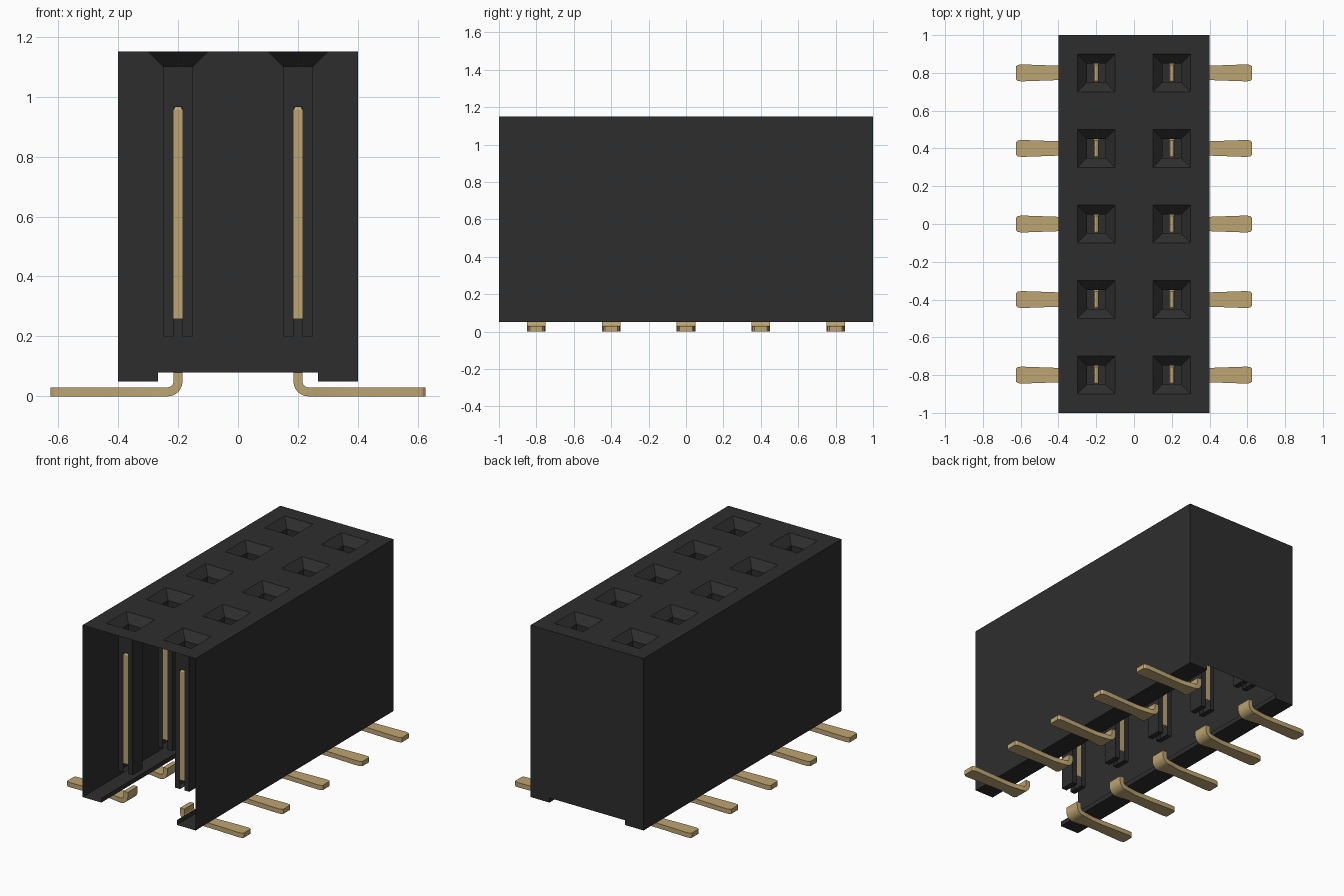
import bpy, bmesh, math

if "Cube" in bpy.data.objects:
    bpy.data.objects.remove(bpy.data.objects["Cube"], do_unlink=True)


def material(name, rgb):
    m = bpy.data.materials.new(name)
    m.use_nodes = True
    m.diffuse_color = (*rgb, 1)
    bsdf = m.node_tree.nodes["Principled BSDF"]
    bsdf.inputs["Base Color"].default_value = (*rgb, 1)
    bsdf.inputs["Roughness"].default_value = 0.6
    return m


BLACK = material("black plastic", (0.027, 0.027, 0.027))
GOLD = material("gold plating", (0.51, 0.375, 0.17))


def face(bm, pts):
    return bm.faces.new([bm.verts.new(p) for p in pts])


def finish(bm, name, mat):
    bmesh.ops.remove_doubles(bm, verts=bm.verts, dist=0.0005)
    bmesh.ops.recalc_face_normals(bm, faces=bm.faces)
    mesh = bpy.data.meshes.new(name)
    bm.to_mesh(mesh)
    bm.free()
    mesh.materials.append(mat)
    return mesh


def place(name, mesh, loc=(0, 0, 0), turn=0):
    ob = bpy.data.objects.new(name, mesh)
    ob.location = loc
    ob.rotation_euler.z = turn
    bpy.context.collection.objects.link(ob)
    return ob


W, L, TOP, BOT, STEP, RAIL = 0.4, 1.0, 1.15, 0.05, 0.08, 0.267
ROWS = [-0.8, -0.4, 0.0, 0.4, 0.8]
COLS = [-0.2, 0.2]

# Housing: thin shell, open at the front and underneath
bm = bmesh.new()
xs = [-W, -0.3, -0.1, 0.1, 0.3, W]
ys = [-L] + [y + d for y in ROWS for d in (-0.1, 0.1)] + [L]
for i in range(len(xs) - 1):                       # top with square openings
    for j in range(len(ys) - 1):
        if not (i % 2 and j % 2):
            a, b, c, d = xs[i], xs[i + 1], ys[j], ys[j + 1]
            face(bm, [(a, c, TOP), (b, c, TOP), (b, d, TOP), (a, d, TOP)])
face(bm, [(x, L, z) for x, z in [                  # back wall with foot notch
    (-W, TOP), (W, TOP), (W, BOT), (RAIL, BOT),
    (RAIL, STEP), (-RAIL, STEP), (-RAIL, BOT), (-W, BOT)]])
for s in (-1, 1):                                  # side walls and foot rails
    section = [(s * W, TOP), (s * W, BOT), (s * RAIL, BOT), (s * RAIL, STEP)]
    for (x0, z0), (x1, z1) in zip(section, section[1:]):
        face(bm, [(x0, -L, z0), (x0, L, z0), (x1, L, z1), (x1, -L, z1)])

# Sockets: funnel mouth, square well and a slot for the blade
R, S, NECK, FLOOR, SLOT = 0.05, 0.015, 1.1, 0.2, 0.965
slotted = [(-R, FLOOR), (-R, NECK), (R, NECK), (R, FLOOR),
           (S, FLOOR), (S, SLOT), (-S, SLOT), (-S, FLOOR)]
ring = [(-1, -1), (1, -1), (1, 1), (-1, 1)]
for cx in COLS:
    for cy in ROWS:
        for k in range(4):
            (ax, ay), (bx, by) = ring[k], ring[(k + 1) % 4]
            face(bm, [(cx + 0.1 * ax, cy + 0.1 * ay, TOP),
                      (cx + 0.1 * bx, cy + 0.1 * by, TOP),
                      (cx + R * bx, cy + R * by, NECK),
                      (cx + R * ax, cy + R * ay, NECK)])
        for s in (-1, 1):
            face(bm, [(cx + x, cy + s * R, z) for x, z in slotted])
            face(bm, [(cx + s * R, cy + y, z) for y, z in
                      [(-R, FLOOR), (R, FLOOR), (R, NECK), (-R, NECK)]])
            face(bm, [(cx + s * x, cy + y, FLOOR) for x, y in
                      [(S, -R), (R, -R), (R, R), (S, R)]])
place("housing", finish(bm, "housing", BLACK))


def loft(name, sections):
    """Closed strip through a list of four-cornered sections."""
    bm = bmesh.new()
    for a, b in zip(sections, sections[1:]):
        for k in range(4):
            n = (k + 1) % 4
            face(bm, [a[k], a[n], b[n], b[k]])
    face(bm, sections[0])
    face(bm, sections[-1])
    return finish(bm, name, GOLD)


# Contact blade with a chamfered tip
blade = loft("contact_blade", [
    [(x * hx, y * hy, z) for x, y in ring]
    for hx, hy, z in [(S, R, 0.258), (S, R, 0.955), (0.009, 0.042, 0.968)]])


# Solder leg: short upright, rounded bend, flat tapered foot
def cut(inner, outer, h):
    return [(inner[0], -h, inner[1]), (inner[0], h, inner[1]),
            (outer[0], h, outer[1]), (outer[0], -h, outer[1])]


sections = [cut((0.215, STEP), (0.185, STEP), R)]
for k in range(7):
    a = math.pi + k * math.pi / 12
    c, s = math.cos(a), math.sin(a)
    sections.append(cut((0.235 + 0.02 * c, 0.05 + 0.02 * s),
                        (0.235 + 0.05 * c, 0.05 + 0.05 * s), R))
for x, h in [(0.26, 0.046), (0.32, 0.037), (0.4, 0.038), (0.595, 0.045),
             (0.615, 0.042), (0.625, 0.034)]:
    sections.append(cut((x, 0.03), (x, 0.0), h))
leg = loft("solder_leg", sections)

for cx, side, turn in [(0.2, "left", 0), (-0.2, "right", math.pi)]:
    for n, cy in enumerate(ROWS, 1):
        place(f"contact_blade_{side}_{n}", blade, (cx, cy, 0))
        ob = place(f"solder_leg_{side}_{n}", leg, (0, cy, 0), turn)

# Smooth the leg bends, keep the other edges sharp
bpy.ops.object.select_all(action='DESELECT')
ob.select_set(True)
bpy.context.view_layer.objects.active = ob
bpy.ops.object.shade_smooth_by_angle(angle=math.radians(30))
